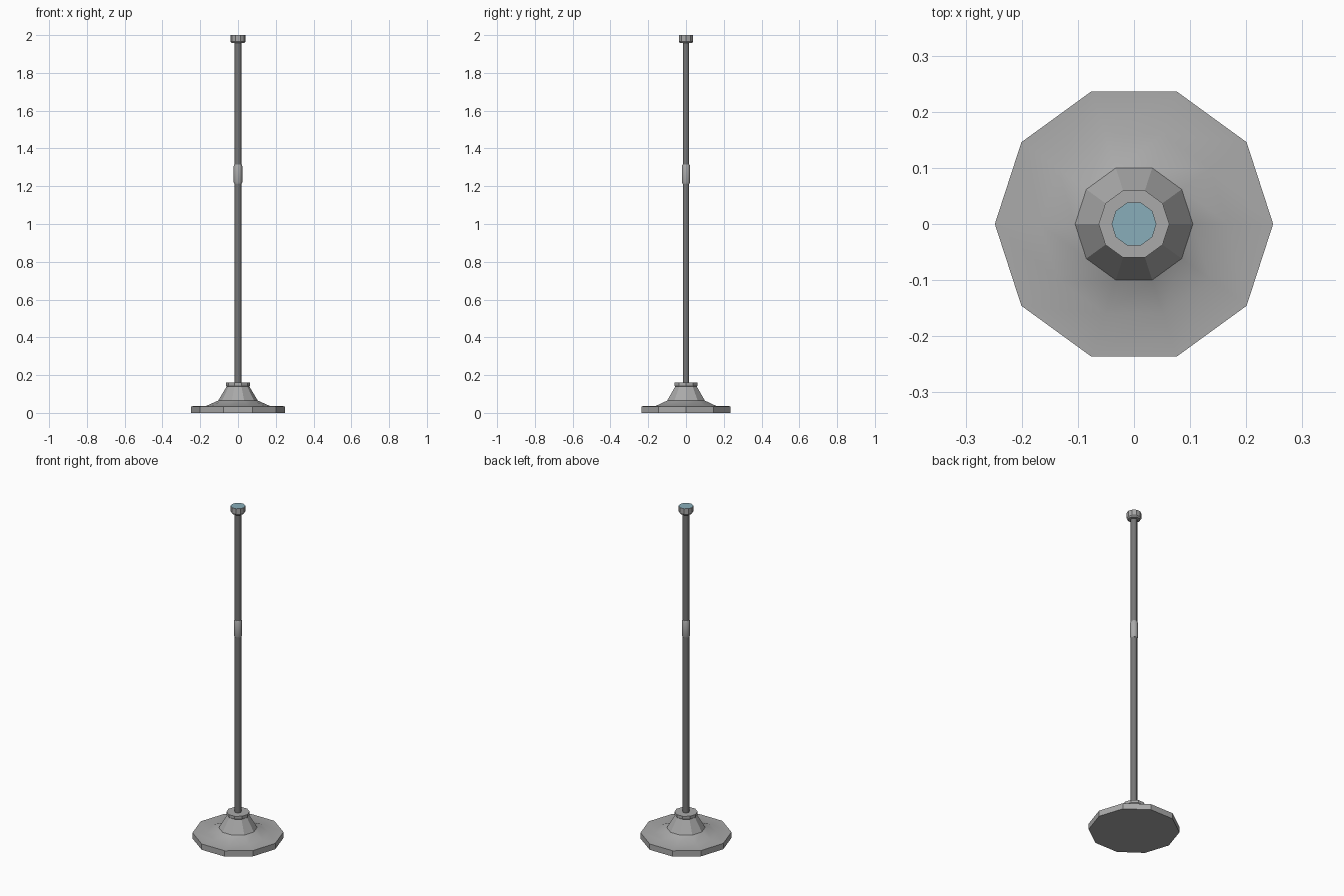
import bpy
import bmesh
from math import cos, sin, pi, radians

cube = bpy.data.objects.get("Cube")
if cube:
    bpy.data.objects.remove(cube, do_unlink=True)

SIDES = 10


def material(name, rgb):
    m = bpy.data.materials.new(name)
    m.use_nodes = True
    m.diffuse_color = (*rgb, 1)
    m.node_tree.nodes["Principled BSDF"].inputs["Base Color"].default_value = (*rgb, 1)
    return m


steel = material("light grey metal", (0.40, 0.40, 0.40))
dark = material("dark grey metal", (0.18, 0.18, 0.18))
blue = material("pale blue", (0.25, 0.42, 0.49))


def lathe(name, profile, mats, smooth=None):
    """Close a (radius, height) profile around z, with flat end caps."""
    bm = bmesh.new()
    rings = [[bm.verts.new((r * cos(2 * pi * i / SIDES), r * sin(2 * pi * i / SIDES), z))
              for i in range(SIDES)] for r, z in profile]
    for low, high in zip(rings, rings[1:]):
        for i in range(SIDES):
            j = (i + 1) % SIDES
            bm.faces.new((low[i], low[j], high[j], high[i]))
    bm.faces.new(rings[0][::-1])
    top = bm.faces.new(rings[-1])
    top.material_index = len(mats) - 1
    mesh = bpy.data.meshes.new(name)
    bm.to_mesh(mesh)
    bm.free()
    for m in mats:
        mesh.materials.append(m)
    obj = bpy.data.objects.new(name, mesh)
    bpy.context.collection.objects.link(obj)
    if smooth:
        bpy.ops.object.select_all(action="DESELECT")
        obj.select_set(True)
        bpy.context.view_layer.objects.active = obj
        bpy.ops.object.shade_smooth_by_angle(angle=radians(smooth))
    return obj


# Weighted foot: flat plate, flared cone and collar
lathe("base", [(0.248, 0), (0.248, 0.035), (0.168, 0.037), (0.105, 0.065),
               (0.06, 0.14), (0.063, 0.143), (0.063, 0.16)], [steel], 30)
# Upright pole
lathe("pole", [(0.018, 0.15), (0.018, 1.97)], [dark], 40)
# Joining sleeve with chamfered ends
lathe("sleeve", [(0.019, 1.212), (0.023, 1.222), (0.023, 1.306), (0.019, 1.316)], [steel], 40)
# Top cap with a coloured upper face
lathe("top_cap", [(0.034, 1.958), (0.04, 1.966), (0.04, 2.0)], [steel, blue])
